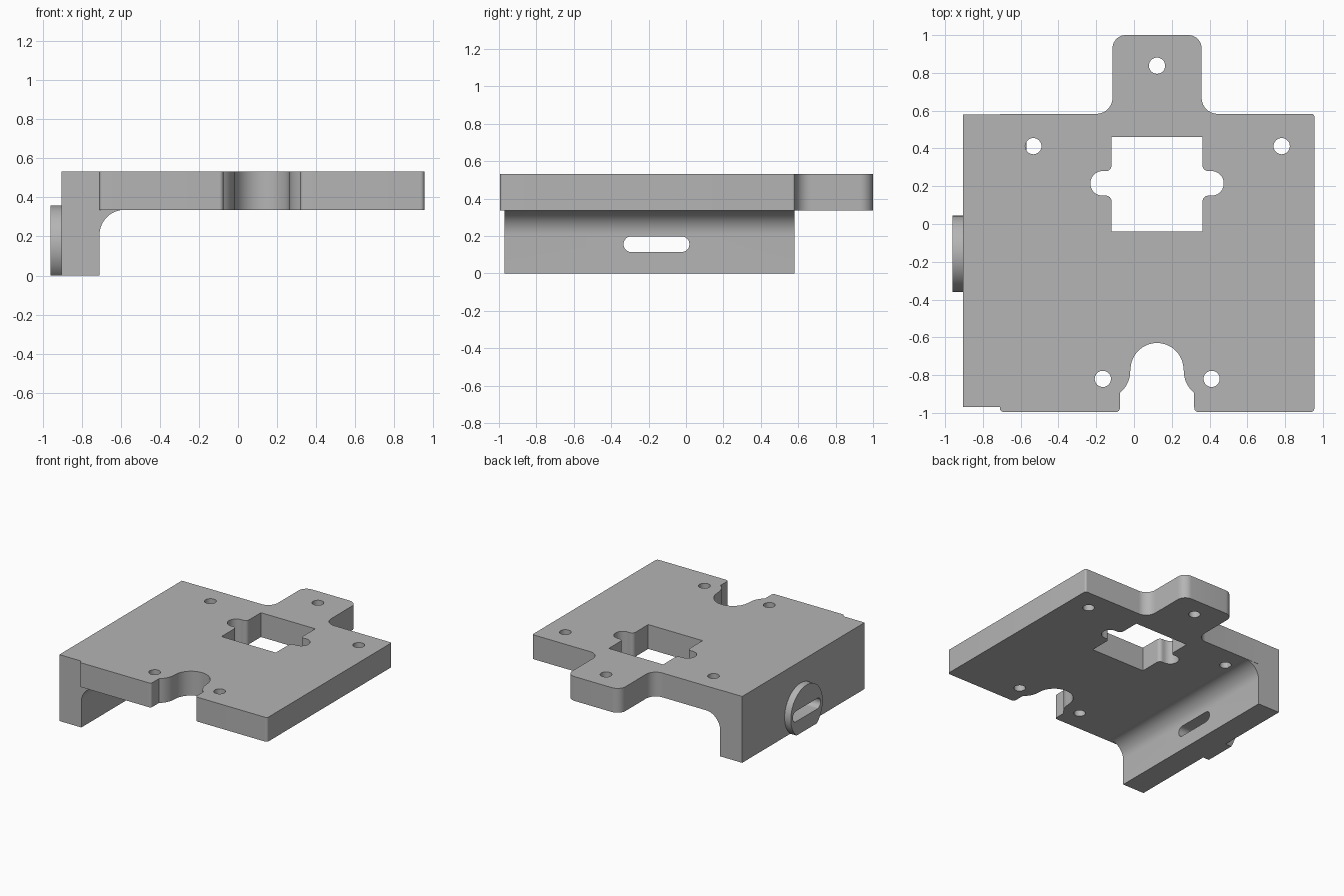
import bpy, bmesh
from math import pi, sin, cos, tan, asin
from mathutils import Vector

if "Cube" in bpy.data.objects:
    bpy.data.objects.remove(bpy.data.objects["Cube"], do_unlink=True)

grey = bpy.data.materials.new("plain grey")
grey.use_nodes = True
colour = (0.46, 0.46, 0.46, 1)
grey.diffuse_color = colour
grey.node_tree.nodes["Principled BSDF"].inputs["Base Color"].default_value = colour


def arc(cx, cy, r, start, end, steps=24):
    angles = [start + (end - start) * i / steps for i in range(steps + 1)]
    return [(cx + r * cos(a), cy + r * sin(a)) for a in angles]


def rounded(corners, steps=10):
    """Outline from (x, y, radius) corners, each rounded by its radius."""
    pts = []
    for i, (x, y, r) in enumerate(corners):
        p = Vector((x, y))
        if r == 0:
            pts.append((x, y))
            continue
        a = (Vector(corners[i - 1][:2]) - p).normalized()
        b = (Vector(corners[(i + 1) % len(corners)][:2]) - p).normalized()
        half = a.angle(b) / 2
        centre = p + (a + b).normalized() * (r / sin(half))
        first = (p + a * (r / tan(half)) - centre).normalized()
        last = (p + b * (r / tan(half)) - centre).normalized()
        sweep = first.angle(last)
        for k in range(steps + 1):
            t = sweep * k / steps
            spoke = (first * sin(sweep - t) + last * sin(t)) / sin(sweep)
            pts.append(tuple(centre + spoke * r))
    return pts


def extrude(name, pts, axis, lo, hi):
    place = {"x": lambda u, v, w: (w, u, v),
             "y": lambda u, v, w: (u, w, v),
             "z": lambda u, v, w: (u, v, w)}[axis]
    bm = bmesh.new()
    bottom = [bm.verts.new(place(u, v, lo)) for u, v in pts]
    top = [bm.verts.new(place(u, v, hi)) for u, v in pts]
    bm.faces.new(bottom)
    bm.faces.new(top)
    for i in range(len(pts)):
        j = (i + 1) % len(pts)
        bm.faces.new((bottom[i], bottom[j], top[j], top[i]))
    bmesh.ops.recalc_face_normals(bm, faces=bm.faces)
    mesh = bpy.data.meshes.new(name)
    bm.to_mesh(mesh)
    bm.free()
    obj = bpy.data.objects.new(name, mesh)
    bpy.context.collection.objects.link(obj)
    mesh.materials.append(grey)
    return obj


def activate(obj):
    bpy.ops.object.select_all(action="DESELECT")
    obj.select_set(True)
    bpy.context.view_layer.objects.active = obj


def cut(obj, cutter):
    mod = obj.modifiers.new("cut", "BOOLEAN")
    mod.operation = "DIFFERENCE"
    mod.solver = "EXACT"
    mod.object = cutter
    activate(obj)
    bpy.ops.object.modifier_apply(modifier=mod.name)


def remove(obj):
    bpy.data.objects.remove(obj, do_unlink=True)


MID = 0.122                     # centre line of the plate's features
FRONT, BACK, LEFT, WALL = -0.995, 0.583, 0.955, -0.71
BASE, TOP = 0.337, 0.532

# Front notch: round top flaring out around the two screw holes
half_notch = arc(0, -0.77, 0.14, pi / 2, 0, 16) + arc(0.287, -0.78, 0.145, pi, pi + 0.9, 10)
notch = [(MID - x, y, 0) for x, y in reversed(half_notch)]
notch += [(MID + x, y, 0) for x, y in half_notch[1:]]

# Plate with rear tab
plate = extrude("top_plate", rounded([
    (MID + 0.197, FRONT, 0.02), (LEFT, FRONT, 0.02), (LEFT, BACK, 0.015),
    (MID + 0.236, BACK, 0.085), (MID + 0.236, 1, 0.07),
    (MID - 0.236, 1, 0.07), (MID - 0.236, BACK, 0.085),
    (WALL, BACK, 0), (WALL, FRONT, 0.02), (MID - 0.197, FRONT, 0.02)] + notch),
    "z", BASE, TOP)

# Central window with a rounded lobe on each side
side = [(0.241, 0.46, 0), (0.241, 0.28, 0.03), (0.353, 0.28, 0.064),
        (0.353, 0.15, 0.064), (0.241, 0.15, 0.03), (0.241, -0.04, 0)]
window = [(MID + x, y, r) for x, y, r in side]
window += [(MID - x, y, r) for x, y, r in reversed(side)]
cutters = [extrude("window_cutter", rounded(window), "z", 0.2, 0.7)]

# Screw holes
for x, y in [(-0.533, 0.412), (0.782, 0.412), (MID, 0.838), (-0.165, -0.82), (0.411, -0.82)]:
    cutters.append(extrude("hole_cutter", arc(x, y, 0.043, 0, 2 * pi, 32)[:-1], "z", 0.2, 0.7))
for cutter in cutters:
    cut(plate, cutter)
    remove(cutter)

# Side wall with an inner fillet running up into the plate
wall = extrude("side_wall", rounded([
    (-0.905, 0, 0), (WALL, 0, 0), (WALL, BASE, 0.13), (-0.57, BASE, 0),
    (-0.57, 0.42, 0), (WALL, 0.42, 0), (WALL, TOP, 0), (-0.905, TOP, 0)], 20),
    "y", -0.97, 0.581)

# Round boss, flattened at the bottom
cy, cz, radius = -0.158, 0.156, 0.202
dip = asin(cz / radius)
boss = extrude("round_boss", arc(cy, cz, radius, -dip, pi + dip, 56), "x", -0.96, -0.905)

# Slot through wall and boss
slot = extrude("slot_cutter", rounded([
    (cy - 0.176, cz - 0.042, 0.0415), (cy + 0.176, cz - 0.042, 0.0415),
    (cy + 0.176, cz + 0.042, 0.0415), (cy - 0.176, cz + 0.042, 0.0415)]), "x", -1.1, -0.6)
cut(wall, slot)
cut(boss, slot)
remove(slot)

for obj in (plate, wall, boss):
    activate(obj)
    bpy.ops.object.shade_smooth_by_angle(angle=0.5)
